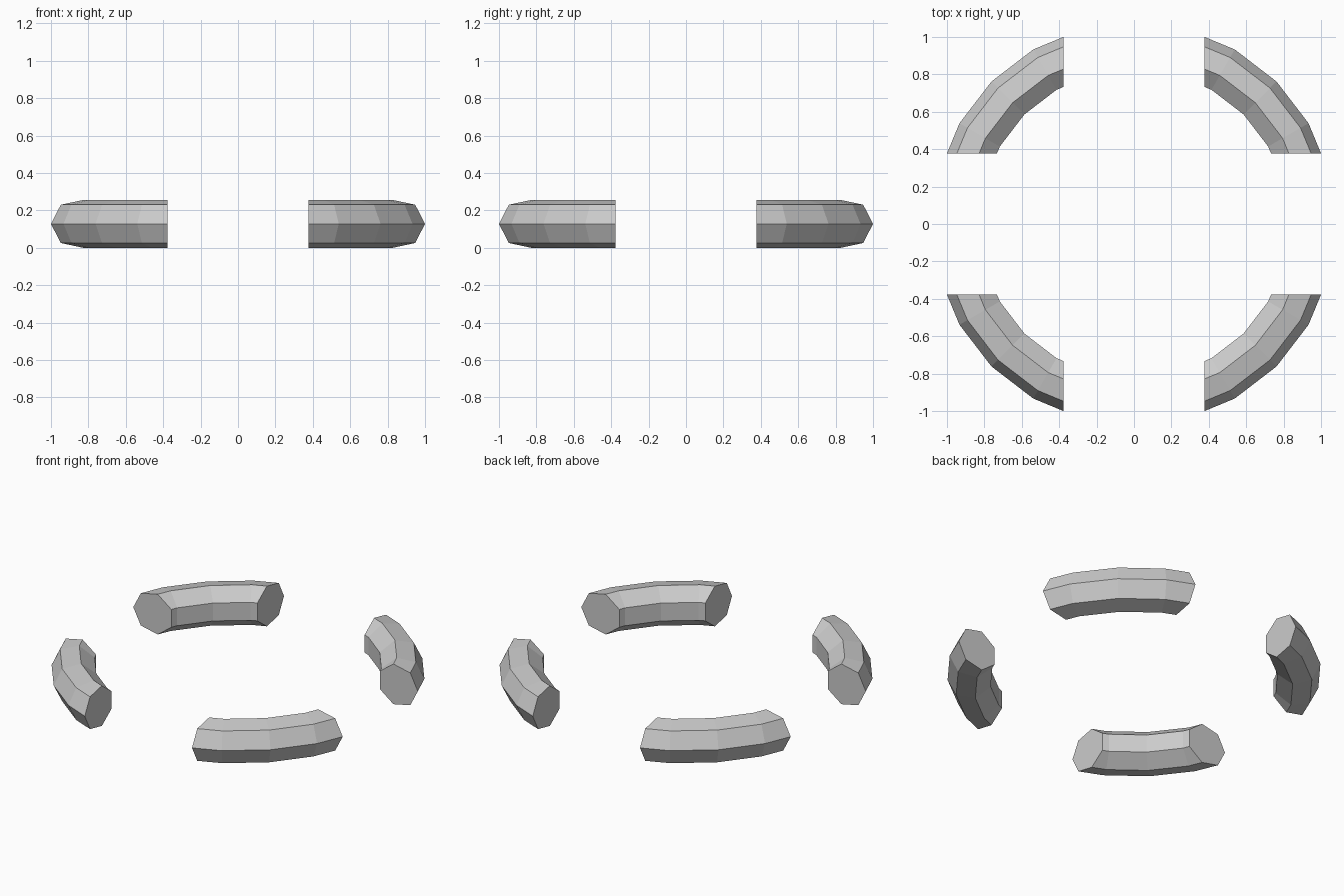
import bpy, bmesh
from math import pi, sin, cos
from mathutils import Matrix

if "Cube" in bpy.data.objects:
    bpy.data.objects.remove(bpy.data.objects["Cube"])

SECTION_SIDES, RING_SIDES = 7, 24
TUBE, RING = 0.131, 0.9465      # tube radius, ring radius
GAP = 0.377                     # half-width of the cross-shaped gap
LIFT = TUBE * sin(4 * pi / 7)   # rests the tube on the ground


def curved_segment(name, turn):
    # Spin a seven-sided section into a full ring
    bm = bmesh.new()
    verts = []
    for i in range(SECTION_SIDES):
        a = 2 * pi * i / SECTION_SIDES
        verts.append(bm.verts.new((RING + TUBE * cos(a), 0, LIFT + TUBE * sin(a))))
    edges = [bm.edges.new((verts[i - 1], verts[i])) for i in range(SECTION_SIDES)]
    bmesh.ops.spin(bm, geom=verts + edges, cent=(0, 0, 0), axis=(0, 0, 1),
                   angle=2 * pi, steps=RING_SIDES, use_merge=False)
    bmesh.ops.remove_doubles(bm, verts=bm.verts[:], dist=0.0005)

    # Trim to one quadrant and cap the cut ends
    for normal in ((1, 0, 0), (0, 1, 0)):
        cut = bmesh.ops.bisect_plane(
            bm, geom=bm.verts[:] + bm.edges[:] + bm.faces[:], dist=1e-5,
            plane_co=(GAP, GAP, 0), plane_no=normal, clear_inner=True)
        rim = [e for e in cut["geom_cut"] if isinstance(e, bmesh.types.BMEdge)]
        bmesh.ops.edgeloop_fill(bm, edges=rim)

    bmesh.ops.rotate(bm, verts=bm.verts[:], cent=(0, 0, 0),
                     matrix=Matrix.Rotation(turn, 3, 'Z'))
    bmesh.ops.recalc_face_normals(bm, faces=bm.faces[:])
    mesh = bpy.data.meshes.new(name)
    bm.to_mesh(mesh)
    bm.free()
    bpy.context.collection.objects.link(bpy.data.objects.new(name, mesh))


# Four matching arcs around the centre
for k, side in enumerate(("back_right", "back_left", "front_left", "front_right")):
    curved_segment("curved_segment_" + side, k * pi / 2)
